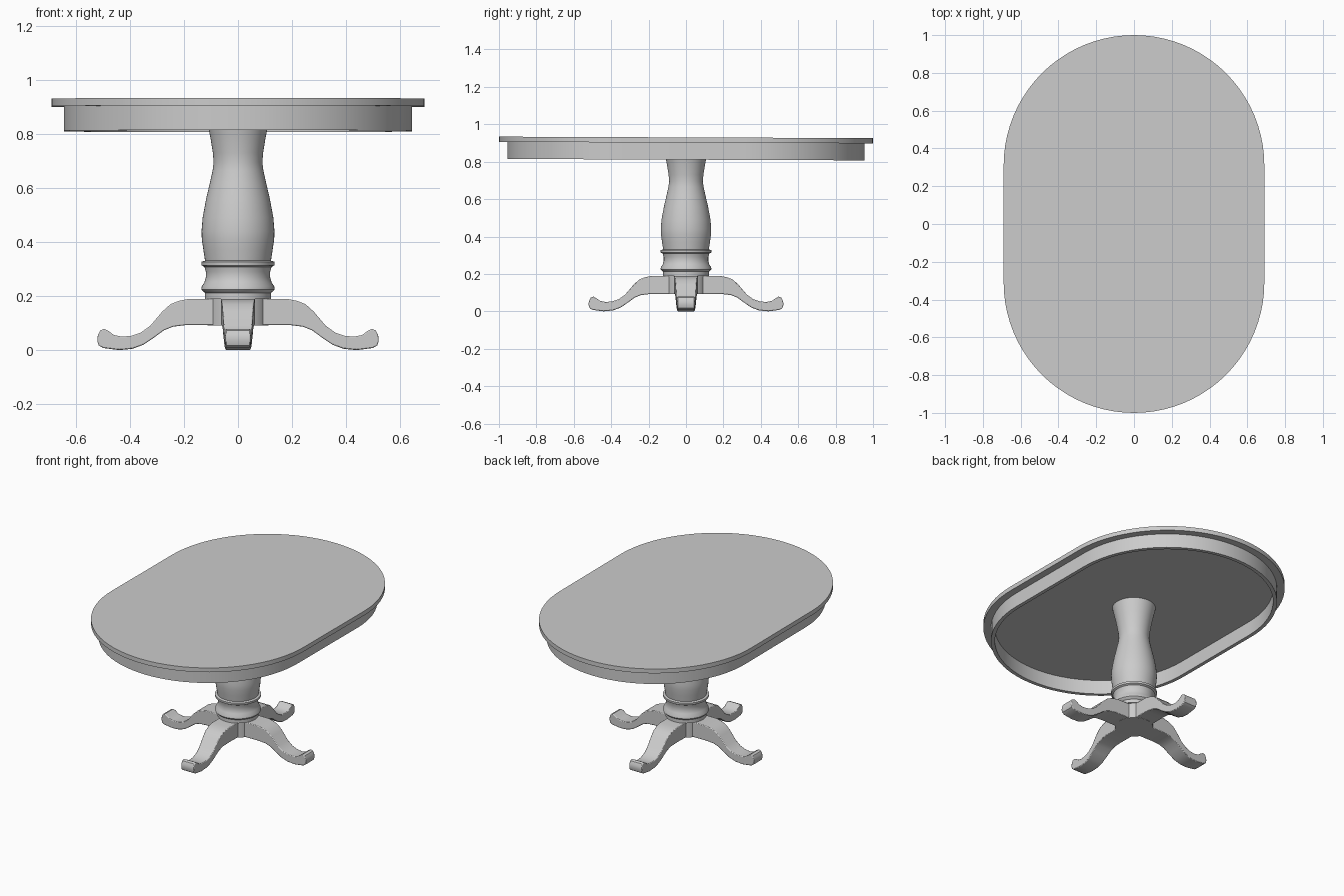
import bpy, bmesh
from math import sin, cos, pi, radians

cube = bpy.data.objects.get("Cube")
if cube:
    bpy.data.objects.remove(cube)

GREY = (0.6, 0.6, 0.6, 1)
paint = bpy.data.materials.new("plain grey")
paint.use_nodes = True
paint.diffuse_color = GREY
paint.node_tree.nodes["Principled BSDF"].inputs["Base Color"].default_value = GREY


def loft(name, rings, caps=True, closed=False):
    """Join rings of points by quads, then cap the ends or close the loop."""
    bm = bmesh.new()
    loops = [[bm.verts.new(p) for p in ring] for ring in rings]
    pairs = list(zip(loops, loops[1:]))
    if closed:
        pairs.append((loops[-1], loops[0]))
    for a, b in pairs:
        for i in range(len(a)):
            j = (i + 1) % len(a)
            bm.faces.new((a[i], a[j], b[j], b[i]))
    if caps:
        bm.faces.new(loops[0])
        bm.faces.new(loops[-1])
    bmesh.ops.recalc_face_normals(bm, faces=bm.faces)
    mesh = bpy.data.meshes.new(name)
    bm.to_mesh(mesh)
    bm.free()
    mesh.materials.append(paint)
    obj = bpy.data.objects.new(name, mesh)
    bpy.context.collection.objects.link(obj)
    return obj


def smooth(obj, angle=35):
    bpy.ops.object.select_all(action="DESELECT")
    obj.select_set(True)
    bpy.context.view_layer.objects.active = obj
    bpy.ops.object.shade_smooth_by_angle(angle=radians(angle))


def stadium(radius, z, steps=40):
    """Two half circles joined by straight sides, with a very slight slope."""
    ring = []
    for side in (1, -1):
        for i in range(steps + 1):
            a = pi * i / steps
            y = side * (0.31 + radius * sin(a))
            ring.append((side * radius * cos(a), y, z - 0.004 * y))
    return ring


def circle(radius, z, steps=48):
    return [(radius * cos(2 * pi * i / steps), radius * sin(2 * pi * i / steps), z)
            for i in range(steps)]


# Table top and the hollow apron under it
smooth(loft("table_top", [stadium(0.69, 0.902), stadium(0.69, 0.93)]))
smooth(loft("apron", [stadium(0.645, 0.811), stadium(0.645, 0.903),
                      stadium(0.622, 0.903), stadium(0.622, 0.811)],
            caps=False, closed=True))

# Turned column: (radius, height)
COLUMN = [(0.122, 0.19), (0.122, 0.212), (0.128, 0.216), (0.136, 0.225),
          (0.134, 0.236), (0.124, 0.252), (0.119, 0.27), (0.119, 0.29),
          (0.124, 0.308), (0.135, 0.314), (0.136, 0.327), (0.122, 0.331),
          (0.128, 0.37), (0.134, 0.41), (0.135, 0.44), (0.131, 0.49),
          (0.118, 0.56), (0.104, 0.62), (0.094, 0.665), (0.09, 0.695),
          (0.093, 0.73), (0.101, 0.78), (0.109, 0.82), (0.128, 0.903)]
smooth(loft("column", [circle(r, z) for r, z in COLUMN]))
smooth(loft("hub", [circle(0.112, 0.092), circle(0.112, 0.195)]))

# Scrolled leg outline: (distance from centre, height)
LEG = [(0.06, 0.19), (0.18, 0.19), (0.22, 0.182), (0.25, 0.17), (0.28, 0.143),
       (0.325, 0.09), (0.36, 0.065), (0.395, 0.053), (0.43, 0.05), (0.46, 0.056),
       (0.478, 0.07), (0.495, 0.079), (0.51, 0.073), (0.519, 0.056),
       (0.521, 0.035), (0.516, 0.018), (0.5, 0.008), (0.44, 0.0), (0.39, 0.005),
       (0.35, 0.02), (0.31, 0.047), (0.275, 0.073), (0.24, 0.087),
       (0.19, 0.093), (0.06, 0.093)]


def half_width(r):
    t = min(max((r - 0.17) / 0.25, 0), 1)
    return 0.064 - 0.018 * t


for k, place in enumerate(("left", "back", "right", "front")):
    leg = loft(place + "_leg", [[(r, s * half_width(r), z) for r, z in LEG]
                                for s in (-1, 1)])
    leg.rotation_euler.z = k * pi / 2
    edge = leg.modifiers.new("soft edges", "BEVEL")
    edge.width = 0.004
    edge.segments = 2
    edge.angle_limit = radians(60)
    smooth(leg)
